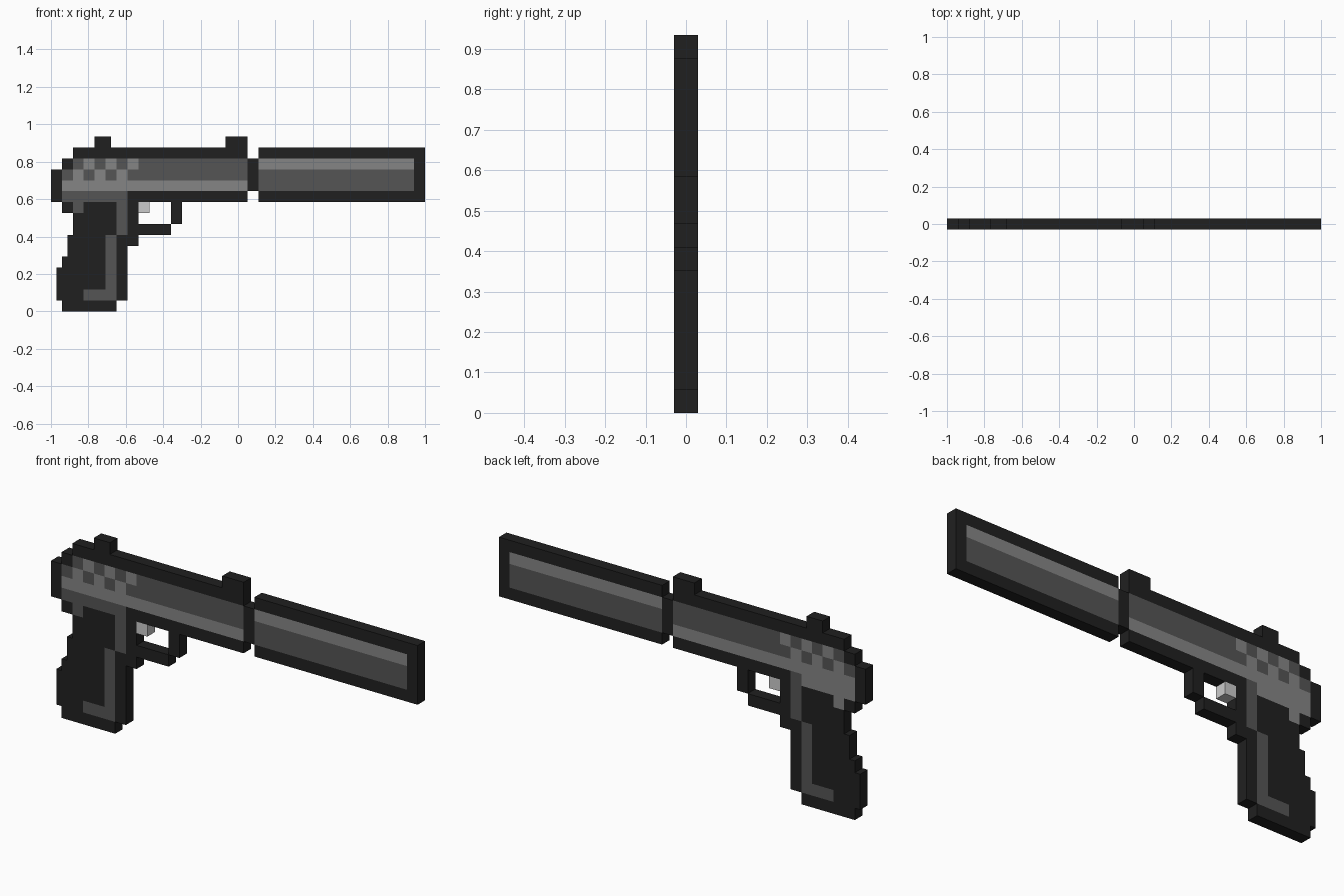
import bpy, bmesh

if "Cube" in bpy.data.objects:
    bpy.data.objects.remove(bpy.data.objects["Cube"])

P = 0.0584          # one pixel of the design
T = P / 2           # half thickness
END = 2 / P         # muzzle position in pixels


def material(name, v):
    m = bpy.data.materials.new(name)
    m.diffuse_color = (v, v, v, 1)
    m.use_nodes = True
    m.node_tree.nodes["Principled BSDF"].inputs["Base Color"].default_value = m.diffuse_color
    return m


DARK = material("dark", 0.0144)
MID = material("mid_grey", 0.091)
LIGHT = material("light_grey", 0.235)
PALE = material("pale_grey", 0.75)


def part(name, mat, rects, back=None):
    """Plates given as (x0, x1, z0, z1) in pixels; back = material for rear faces."""
    bm = bmesh.new()
    for x0, x1, z0, z1 in rects:
        base = [bm.verts.new((-1 + x * P, -T, z * P))
                for x, z in ((x0, z0), (x1, z0), (x1, z1), (x0, z1))]
        face = bm.faces.new(base)
        ext = bmesh.ops.extrude_face_region(bm, geom=[face], use_keep_orig=True)
        for v in ext["geom"]:
            if isinstance(v, bmesh.types.BMVert):
                v.co.y = T
    bmesh.ops.recalc_face_normals(bm, faces=bm.faces)
    if back:
        for f in bm.faces:
            if f.normal.y > 0.5:
                f.material_index = 1
    me = bpy.data.meshes.new(name)
    bm.to_mesh(me)
    bm.free()
    me.materials.append(mat)
    if back:
        me.materials.append(back)
    ob = bpy.data.objects.new(name, me)
    bpy.context.collection.objects.link(ob)


# Slide: dark border, body, highlight stripe and rear serrations
part("slide_border", DARK, [(0, 1, 10, 13), (1, 2, 13, 14), (2, 18, 14, 15), (7, 18, 10, 11)])
part("slide_highlight", LIGHT, [(1, 18, 11, 12)])
part("slide_body", MID, [(8, 18, 12, 14)])
upper, lower = (3, 5, 7), (2, 4, 6)
part("serration_light", LIGHT,
     [(x, x + 1, 13, 14) for x in upper] + [(x, x + 1, 12, 13) for x in lower])
part("serration_mid", MID,
     [(x, x + 1, 13, 14) for x in lower] + [(x, x + 1, 12, 13) for x in (1,) + upper])
part("rear_frame", MID, [(1, 6, 10, 11), (2, 3, 9, 10)], back=LIGHT)

# Sights
part("rear_sight", DARK, [(4, 5.5, 15, 16)])
part("front_sight", DARK, [(16, 18, 15, 16)])

# Barrel neck and long muzzle tube
part("barrel_neck", DARK, [(18, 19, 11, 14)])
part("muzzle_border", DARK, [(19, END, 14, 15), (19, END, 10, 11), (END - 1, END, 11, 14)])
part("muzzle_body", MID, [(19, END - 1, 11, 13)])
part("muzzle_highlight", LIGHT, [(19, END - 1, 13, 14)])

# Grip with stepped back and an inlaid strip
part("grip", DARK, [
    (1, 2, 9, 10), (3, 6, 9, 10), (2, 6, 7, 9), (1.5, 5, 5, 7), (1, 5, 4, 5),
    (0.5, 5, 2, 4), (0.5, 3, 1, 2), (1, 6, 0, 1), (6, 7, 1, 7), (7, 8, 6, 10)])
part("grip_strip", MID, [(6, 7, 7, 11), (5, 6, 1, 7), (3, 5, 1, 2)])

# Trigger and guard
part("trigger_guard", DARK, [(8, 11, 7, 8), (11, 12, 8, 10)])
part("trigger", PALE, [(8, 9, 9, 10)])
